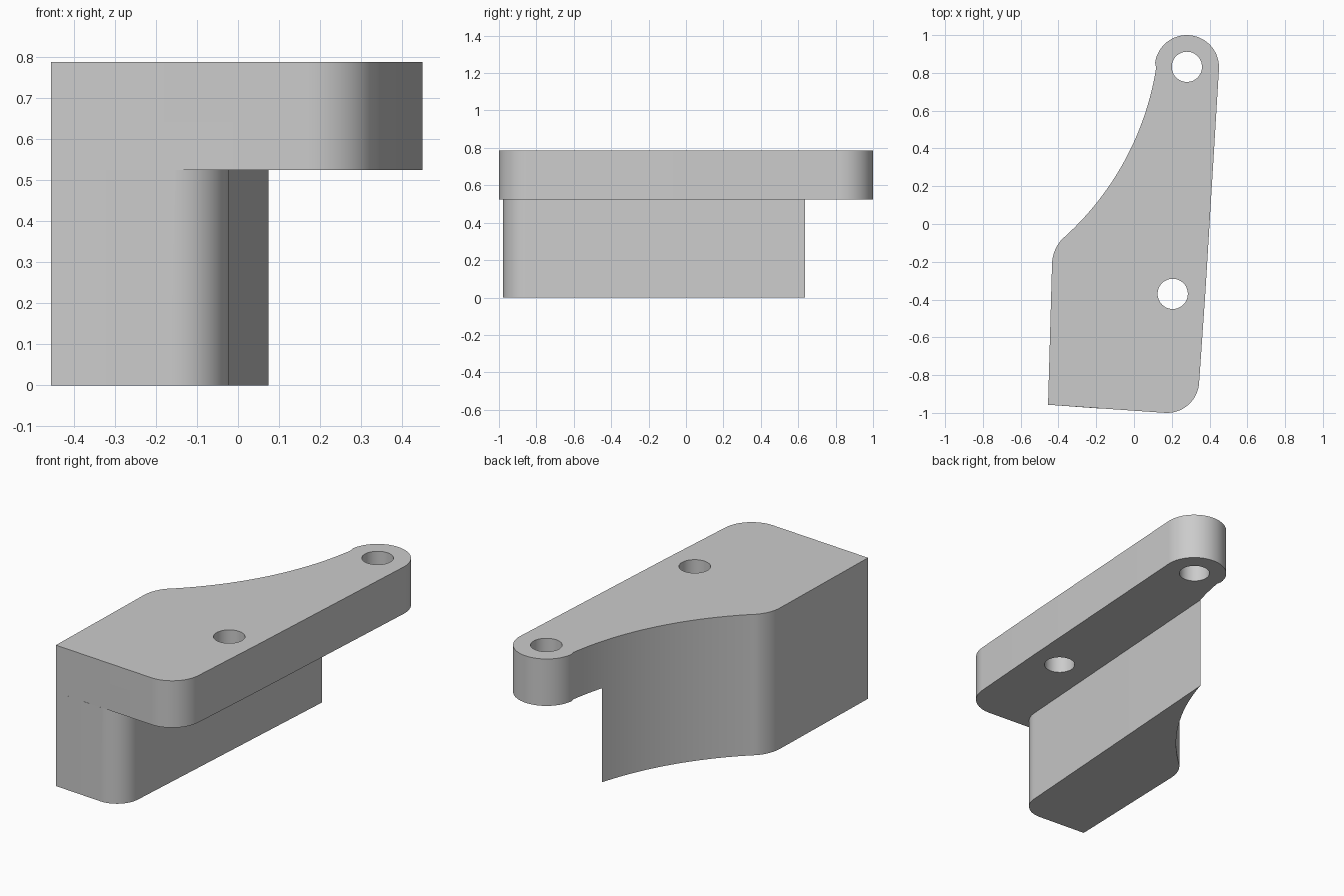
import bpy
import bmesh
from math import cos, sin, radians, atan2, degrees

if "Cube" in bpy.data.objects:
    bpy.data.objects.remove(bpy.data.objects["Cube"])

FLOOR, SHELF, TOP = 0.0, 0.525, 0.787

grey = bpy.data.materials.new("plain_grey")
grey.use_nodes = True
colour = (0.6, 0.6, 0.6, 1)
grey.diffuse_color = colour
grey.node_tree.nodes["Principled BSDF"].inputs["Base Color"].default_value = colour


def arc(cx, cy, r, start, end, steps):
    """Points on an arc, angles in degrees."""
    angles = [radians(start + (end - start) * i / steps) for i in range(steps + 1)]
    return [(cx + r * cos(a), cy + r * sin(a)) for a in angles]


def prism(name, outline, z0, z1):
    """Extrude a counter-clockwise outline from z0 to z1."""
    bm = bmesh.new()
    base = bm.faces.new([bm.verts.new((x, y, z0)) for x, y in outline])
    up = bmesh.ops.extrude_face_region(bm, geom=[base], use_keep_orig=True)["geom"]
    bmesh.ops.translate(bm, vec=(0, 0, z1 - z0),
                        verts=[v for v in up if isinstance(v, bmesh.types.BMVert)])
    bmesh.ops.recalc_face_normals(bm, faces=bm.faces[:])
    mesh = bpy.data.meshes.new(name)
    bm.to_mesh(mesh)
    bm.free()
    mesh.materials.append(grey)
    obj = bpy.data.objects.new(name, mesh)
    bpy.context.collection.objects.link(obj)
    return obj


def boolean(target, other, operation):
    mod = target.modifiers.new(operation.lower(), "BOOLEAN")
    mod.operation, mod.solver, mod.object = operation, "EXACT", other
    bpy.context.view_layer.objects.active = target
    bpy.ops.object.modifier_apply(modifier=mod.name)
    bpy.data.objects.remove(other)


# Shared left side: concave sweep, rounded shoulder, straight edge, sharp corner
sweep = (-1.394, 1.066, 1.53)
split = degrees(atan2(0.636 - sweep[1], 0.073 - sweep[0]))
upper_sweep = arc(*sweep, -8, split, 8)
left_side = arc(*sweep, split, -47.8, 24)
left_side += arc(-0.234, -0.216, 0.2, 132.2, 178.5, 10)[1:]
left_side.append((-0.455, -0.957))

# Plate outline with rounded front corner and round lug at the back
plate_outline = left_side + arc(0.175, -0.83, 0.17, 266, 356.3, 16)
plate_outline.append((0.378, -0.36))
plate_outline += arc(0.28, 0.83, 0.17, -3.5, 172, 32)
plate_outline += upper_sweep[1:-1]
bracket = prism("bracket_body", plate_outline, SHELF, TOP)

# Narrower block under the plate
block_outline = left_side + arc(-0.157, -0.843, 0.135, 266, 356.3, 14)
boolean(bracket, prism("lower_block", block_outline, FLOOR, SHELF), "UNION")

# Two bolt holes through the plate
for x, y in ((0.28, 0.832), (0.205, -0.37)):
    cutter = prism("hole_cutter", arc(x, y, 0.08, 0, 352.5, 47), SHELF - 0.1, TOP + 0.1)
    cutter.hide_render = True
    boolean(bracket, cutter, "DIFFERENCE")

# Smooth the curved walls and keep the rims sharp
bpy.ops.object.select_all(action="DESELECT")
bracket.select_set(True)
bpy.context.view_layer.objects.active = bracket
bpy.ops.object.shade_smooth_by_angle(angle=radians(30))
